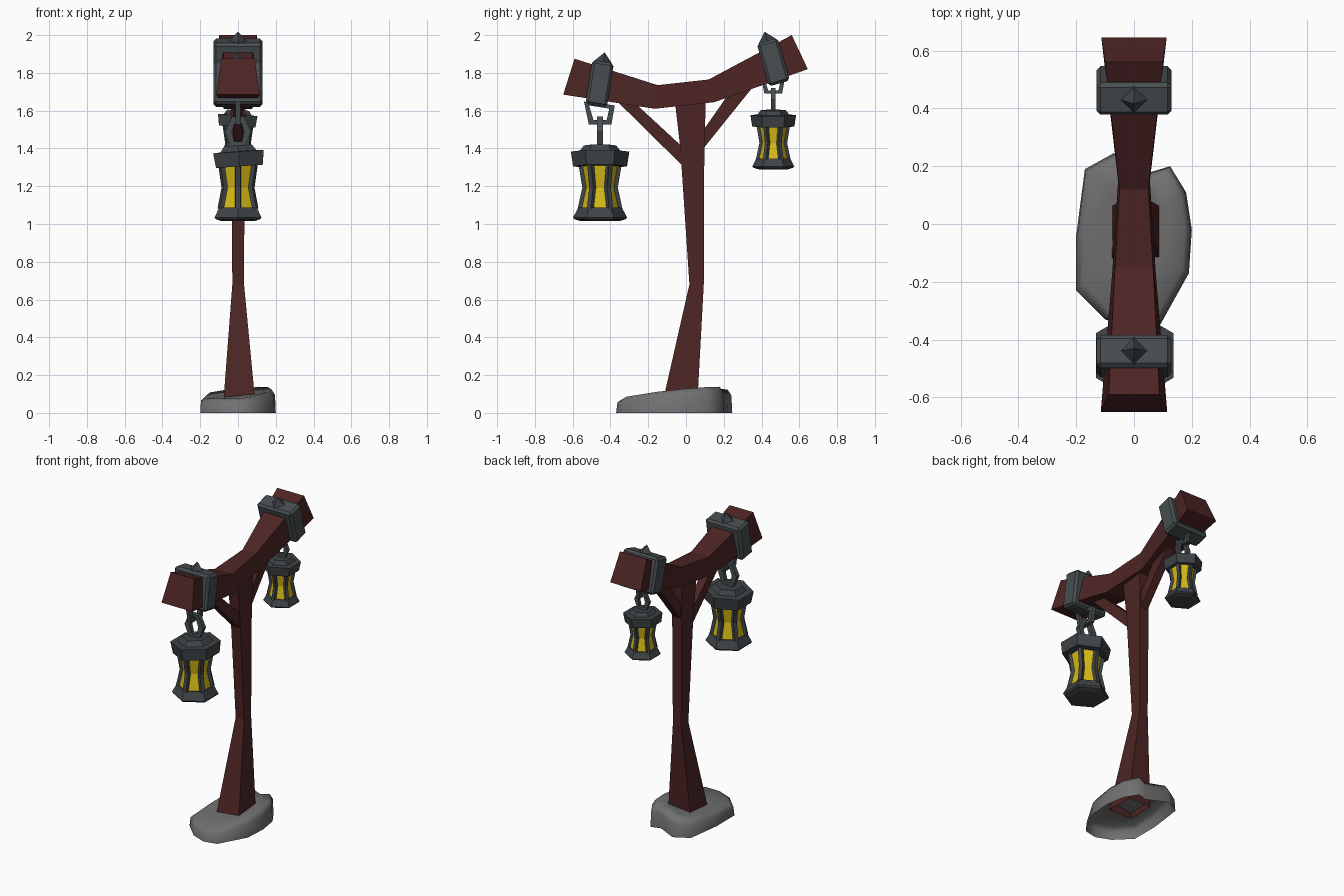
import bpy, bmesh, math
from mathutils import Matrix, Vector

if "Cube" in bpy.data.objects:
    bpy.data.objects.remove(bpy.data.objects["Cube"])


def material(name, rgb):
    m = bpy.data.materials.new(name)
    m.diffuse_color = (*rgb, 1)
    m.use_nodes = True
    m.node_tree.nodes["Principled BSDF"].inputs["Base Color"].default_value = m.diffuse_color
    return m


WOOD = material("dark red wood", (0.075, 0.018, 0.018))
STONE = material("grey stone", (0.165, 0.165, 0.165))
METAL = material("band metal", (0.063, 0.076, 0.082))
IRON = material("lantern iron", (0.050, 0.057, 0.062))
GLASS = material("yellow glass", (0.68, 0.50, 0.008))


def finish(name, bm, mat, matrix=Matrix()):
    bm.transform(matrix)
    bmesh.ops.recalc_face_normals(bm, faces=bm.faces[:])
    me = bpy.data.meshes.new(name)
    bm.to_mesh(me)
    bm.free()
    me.materials.append(mat)
    ob = bpy.data.objects.new(name, me)
    bpy.context.collection.objects.link(ob)
    return ob


def loft(rings, start=True, end=True, closed=False):
    """Skin a list of equally long vertex rings."""
    bm = bmesh.new()
    vs = [[bm.verts.new(p) for p in r] for r in rings]
    pairs = list(zip(vs, vs[1:])) + ([(vs[-1], vs[0])] if closed else [])
    n = len(vs[0])
    for a, b in pairs:
        for i in range(n):
            j = (i + 1) % n
            bm.faces.new((a[i], a[j], b[j], b[i]))
    if start and not closed:
        bm.faces.new(vs[0])
    if end and not closed:
        bm.faces.new(vs[-1])
    return bm


def hexagon(r, z):
    return [(r * math.sin(i * math.pi / 3), r * math.cos(i * math.pi / 3), z) for i in range(6)]


# Stone foot: irregular open-bottomed mound, higher at the back right
outline = [(-.17, .19), (-.07, .245), (.06, .18), (.125, .2), (.18, .11), (.2, -.02),
           (.19, -.17), (.09, -.35), (0, -.37), (-.1, -.33), (-.2, -.23), (-.2, -.04)]


def top_z(x, y):
    return min(.14, max(.075, .108 + .1 * x + .09 * y))


rings = [[(x, y, 0) for x, y in outline],
         [(x * .98, y * .98, top_z(x, y) * .75) for x, y in outline],
         [(x * .88, y * .9, top_z(x, y)) for x, y in outline],
         [(x * .5, y * .5, .1 + .05 * x + .04 * y) for x, y in outline]]
foot = finish("stone_foot", loft(rings, start=False), STONE)
foot.data.shade_smooth()

# Post: square trunk with a narrow waist, open underneath
post = [(.05, -.078, .092, -.125, .06), (.68, -.03, .032, .018, .094),
        (1.4, -.035, .035, -.03, .097), (1.66, -.04, .04, -.06, .105)]
finish("post", loft([[(x0, y0, z), (x1, y0, z), (x1, y1, z), (x0, y1, z)]
                     for z, x0, x1, y0, y1 in post], start=False), WOOD)

# Crossbeam: y, z and half width of bottom and top edge in each section
beam = [(-.65, 1.685, .115, -.59, 1.875, .088), (-.165, 1.61, .075, -.15, 1.735, .066),
        (.15, 1.645, .055, .12, 1.765, .05), (.645, 1.82, .113, .56, 2.0, .1)]
finish("crossbeam", loft([[(-bw, by, bz), (bw, by, bz), (tw, ty, tz), (-tw, ty, tz)]
                          for by, bz, bw, ty, tz, tw in beam]), WOOD)

# Diagonal braces: four corners in the side view
for name, prof in (("front_brace", [(-.37, 1.655), (-.27, 1.64), (-.01, 1.40), (-.01, 1.30)]),
                   ("back_brace", [(.35, 1.72), (.22, 1.68), (.08, 1.48), (.08, 1.385)])):
    finish(name, loft([[(x, y, z) for y, z in prof] for x in (-.027, .027)]), WOOD)


def link(pts, t, plane):
    """Chain link with square section; pts are (across, z)."""
    cz = sum(p[1] for p in pts) / len(pts)
    rings = []
    for a, z in pts:
        d = Vector((a, z - cz))
        inner = d * (1 - t * 1.25 / d.length)
        ring = [(d.x, d.y, -t / 2), (d.x, d.y, t / 2),
                (inner.x, inner.y, t / 2), (inner.x, inner.y, -t / 2)]
        rings.append([(o, u, v + cz) if plane == "yz" else (u, o, v + cz) for u, v, o in ring])
    return loft(rings, closed=True)


def lantern(side, loc, s, tilt):
    M = Matrix.Translation(loc) @ Matrix.Scale(s, 4)
    Mt = M @ Matrix.Rotation(math.radians(tilt), 4, 'Y')
    # Cap and base
    finish(side + "_lantern_cap", loft([hexagon(*p) for p in (
        (.085, .003), (.11, -.028), (.155, -.03), (.143, -.108), (.09, -.108))]), IRON, Mt)
    finish(side + "_lantern_base", loft([hexagon(*p) for p in (
        (.115, -.325), (.12, -.335), (.143, -.378), (.135, -.388), (.1, -.398))]), IRON, M)
    # Waisted glass with corner bars
    body = [(.108, -.1), (.088, -.22), (.112, -.33)]
    finish(side + "_lantern_glass", loft([hexagon(r - .006, z) for r, z in body]), GLASS, M)
    for i in range(6):
        bm = loft([[(-.017, r - .018, z), (.017, r - .018, z), (.012, r + .006, z),
                    (-.012, r + .006, z)] for r, z in body])
        finish(f"{side}_lantern_bar_{i + 1}", bm, IRON, M @ Matrix.Rotation(i * math.pi / 3, 4, 'Z'))
    # Two chain links at right angles
    finish(side + "_upper_link", link([(-.085, .235), (.078, .215), (.06, .115), (-.06, .115)],
                                      .027, "yz"), METAL, M)
    finish(side + "_lower_link", link([(-.032, .155), (.032, .155), (.07, .075), (.035, -.01),
                                       (-.035, -.01), (-.07, .075)], .03, "xz"), METAL, M)


def band(side, loc, angle):
    M = Matrix.Translation(loc) @ Matrix.Rotation(math.radians(angle), 4, 'X')
    # Chamfered metal band round the beam
    bm = bmesh.new()
    bmesh.ops.create_cube(bm, size=1, matrix=Matrix.Diagonal((.26, .115, .235, 1)))
    bmesh.ops.bevel(bm, geom=bm.edges[:], offset=.014, segments=1, affect='EDGES')
    finish(side + "_band", bm, METAL, M)
    # Pyramid stud on top
    bm = bmesh.new()
    bmesh.ops.create_cone(bm, cap_ends=True, segments=4, radius1=.05, radius2=0, depth=.055,
                          matrix=Matrix.Translation((0, 0, .14)))
    finish(side + "_stud", bm, IRON, M)


band("front", (0, -.457, 1.743), -9)
band("back", (0, .462, 1.857), 16)
lantern("front", (0, -.455, 1.413), 1, -4)
lantern("back", (0, .462, 1.6), .78, 3)
